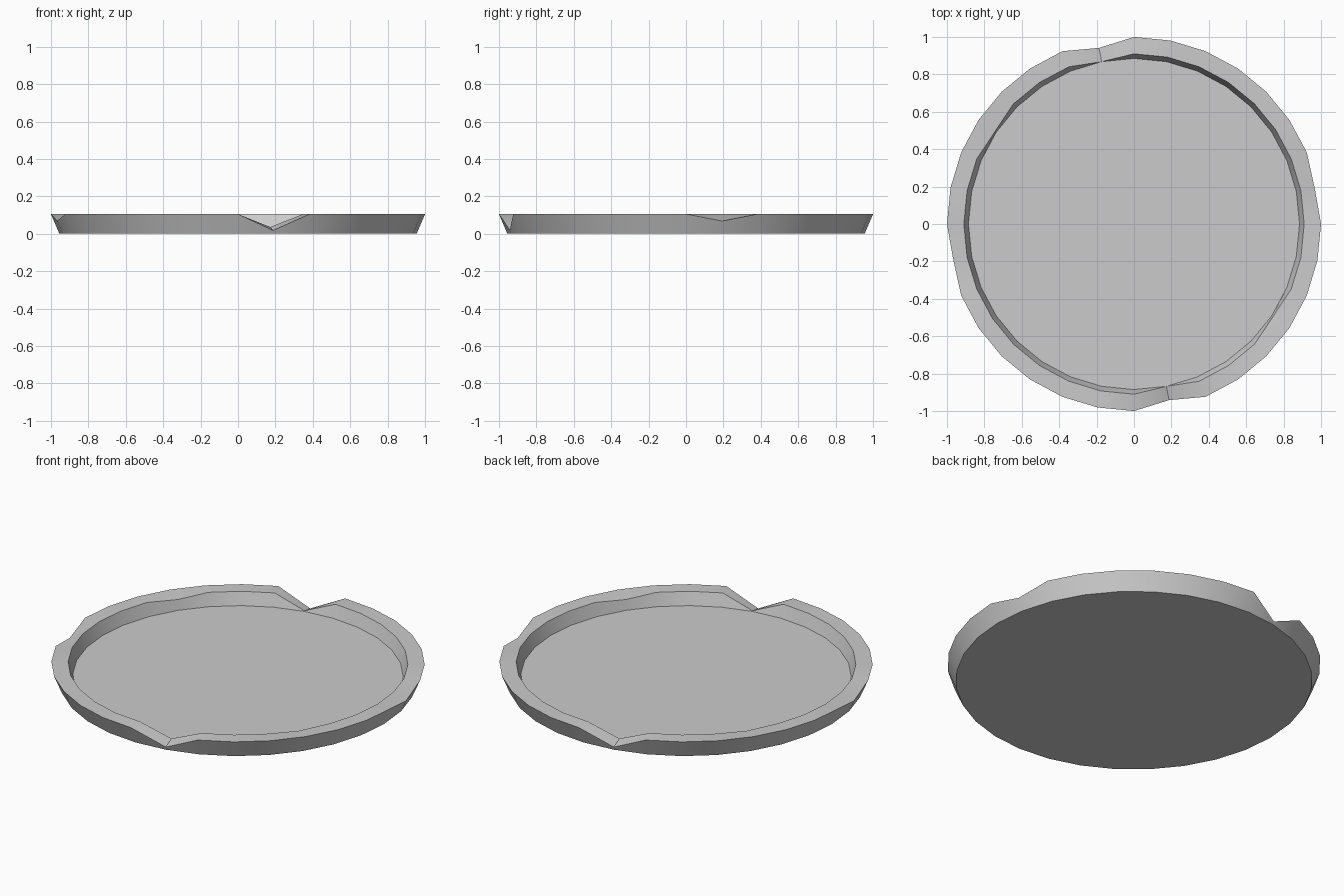
import bpy, bmesh
from math import radians, sin, cos, tau

SEGMENTS = 32

old = bpy.data.objects.get("Cube")
if old:
    bpy.data.objects.remove(old, do_unlink=True)

# Single grey metal colour
grey = bpy.data.materials.new("grey_metal")
grey.use_nodes = True
colour = (0.6, 0.6, 0.6, 1)
grey.diffuse_color = colour
grey.node_tree.nodes["Principled BSDF"].inputs["Base Color"].default_value = colour

# Dish section as (radius, height): base, outer lip, inner lip, floor
BASE, OUTER, INNER, FLOOR = range(4)
section = [(0.955, 0), (1, 0.105), (0.91, 0.105), (0.885, 0.032)]

# Dents in the lip, repeated on the opposite side: (ring, step) -> (radius, height)
dents = {
    (OUTER, 9): (0.96, 0.018), (INNER, 9): (0.885, 0.036),    # deep notch
    (OUTER, 1): (0.985, 0.068),                               # shallow notch
    (INNER, 13): (0.893, 0.092),                              # slight inner dent
}

bm = bmesh.new()
rings = []
for r, point in enumerate(section):
    ring = []
    for i in range(SEGMENTS):
        radius, z = dents.get((r, i % (SEGMENTS // 2)), point)
        a = tau * i / SEGMENTS
        ring.append(bm.verts.new((radius * cos(a), radius * sin(a), z)))
    rings.append(ring)

# Walls and lip between neighbouring rings, then underside and floor
for low, high in zip(rings, rings[1:]):
    for i in range(SEGMENTS):
        j = (i + 1) % SEGMENTS
        bm.faces.new((low[i], low[j], high[j], high[i]))
bm.faces.new(rings[BASE][::-1])
bm.faces.new(rings[FLOOR])

mesh = bpy.data.meshes.new("dish")
bm.to_mesh(mesh)
bm.free()
mesh.materials.append(grey)
dish = bpy.data.objects.new("dented_dish", mesh)
bpy.context.collection.objects.link(dish)

bpy.context.view_layer.objects.active = dish
dish.select_set(True)
bpy.ops.object.shade_smooth_by_angle(angle=radians(30))
